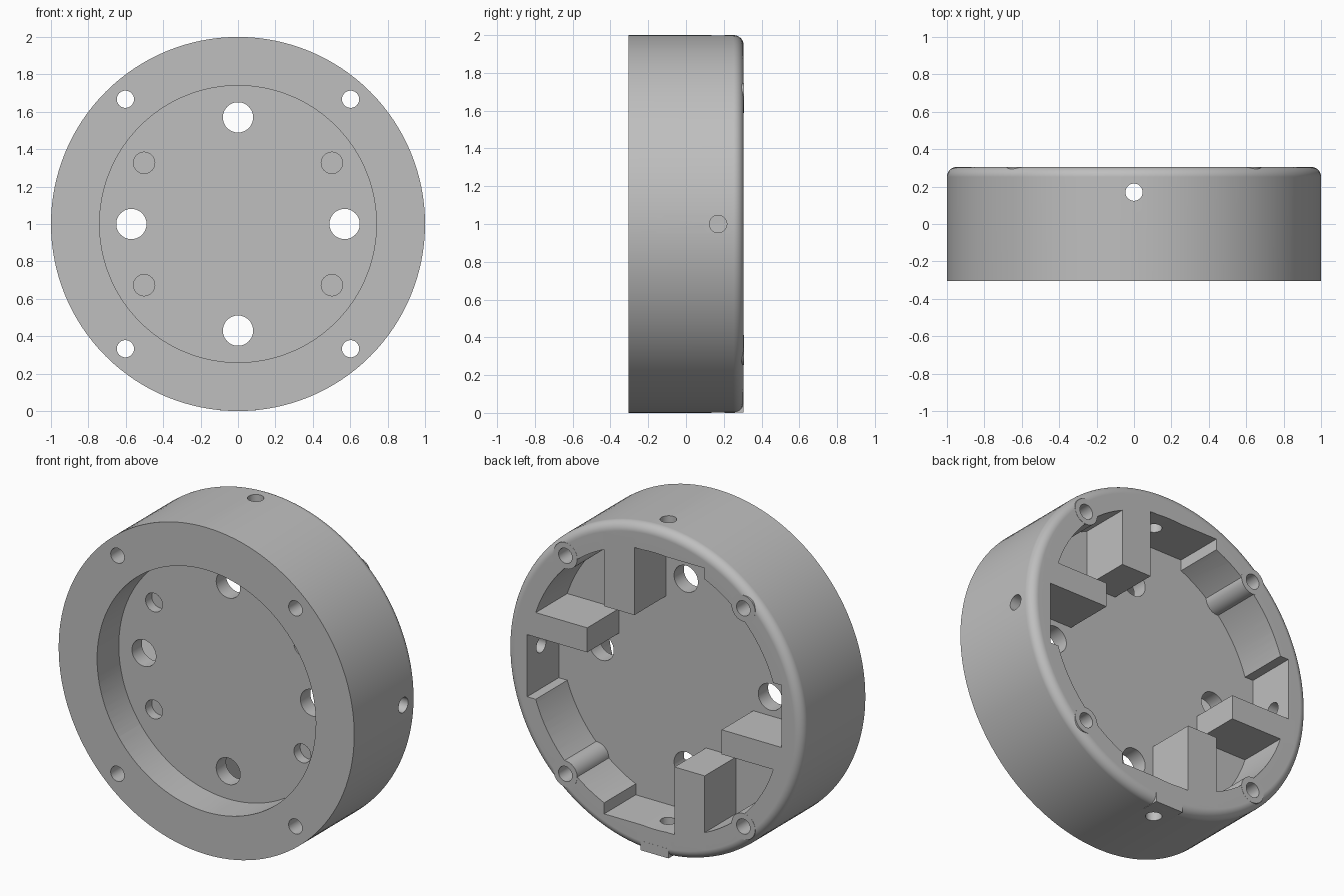
import bpy, bmesh, math
from mathutils import Matrix, Vector

cube = bpy.data.objects.get("Cube")
if cube:
    bpy.data.objects.remove(cube, do_unlink=True)

FRONT, BACK, FLOOR = -0.305, 0.305, 0.0
TURN = {"X": Matrix.Rotation(math.pi / 2, 4, "Y"),
        "Y": Matrix.Rotation(math.pi / 2, 4, "X"),
        "Z": Matrix.Identity(4)}

grey = bpy.data.materials.new("plain grey")
grey.use_nodes = True
colour = (0.52, 0.52, 0.52, 1)
grey.diffuse_color = colour
grey.node_tree.nodes["Principled BSDF"].inputs["Base Color"].default_value = colour


def finish(bm, name):
    bmesh.ops.recalc_face_normals(bm, faces=bm.faces)
    mesh = bpy.data.meshes.new(name)
    bm.to_mesh(mesh)
    bm.free()
    mesh.materials.append(grey)
    ob = bpy.data.objects.new(name, mesh)
    bpy.context.collection.objects.link(ob)
    return ob


def cylinder(name, radius, centre, length, axis="Y", sides=48):
    bm = bmesh.new()
    bmesh.ops.create_cone(bm, cap_ends=True, segments=sides, radius1=radius,
                          radius2=radius, depth=length,
                          matrix=Matrix.Translation(centre) @ TURN[axis])
    return finish(bm, name)


def rod(name, radius, x, z, y0, y1, sides=48):
    return cylinder(name, radius, (x, (y0 + y1) / 2, z), y1 - y0, "Y", sides)


def box(name, x, y, z):
    bm = bmesh.new()
    bmesh.ops.create_cube(bm, size=1)
    spans = (x, y, z)
    size = Vector([abs(b - a) for a, b in spans])
    mid = Vector([(a + b) / 2 for a, b in spans])
    for v in bm.verts:
        v.co = v.co * size + mid
    return finish(bm, name)


def combine(target, tool, operation):
    tool.hide_render = True
    mod = target.modifiers.new("cut", "BOOLEAN")
    mod.operation, mod.solver, mod.object = operation, "EXACT", tool
    bpy.context.view_layer.objects.active = target
    bpy.ops.object.modifier_apply(modifier=mod.name)
    bpy.data.objects.remove(tool, do_unlink=True)


def cut(tool):
    combine(housing, tool, "DIFFERENCE")


def add(tool):
    combine(housing, tool, "UNION")


# Outer drum: half profile with a rounded back edge, spun about y
round_r, steps = 0.053, 8
profile = [(0, FRONT), (1, FRONT)]
for i in range(steps + 1):
    a = math.pi / 2 * i / steps
    profile.append((1 - round_r + round_r * math.cos(a),
                    BACK - round_r + round_r * math.sin(a)))
profile.append((0, BACK))
bm = bmesh.new()
verts = [bm.verts.new((r, y, 1)) for r, y in profile]
edges = [bm.edges.new(pair) for pair in zip(verts, verts[1:])]
bmesh.ops.spin(bm, geom=verts + edges, cent=(0, 0, 1), axis=(0, 1, 0),
               angle=2 * math.pi, steps=128)
bmesh.ops.remove_doubles(bm, verts=bm.verts, dist=0.0001)
housing = finish(bm, "round_housing")

# Front recess and back cavity with four square-ended pockets
cut(rod("front_recess", 0.74, 0, 1, -0.5, -0.095, 128))
cut(rod("back_cavity", 0.846, 0, 1, FLOOR, 0.5, 128))
cut(box("tall_pocket", (-0.34, 0.34), (FLOOR, 0.5), (0.158, 1.842)))
cut(box("wide_pocket", (-0.861, 0.861), (FLOOR, 0.5), (0.735, 1.265)))

# Ribs, repeated by a half turn about the centre
for s in (1, -1):
    add(box("upright_rib", (s * 0.136, s * 0.34), (-0.05, BACK),
            (1 + s * 0.428, 1 + s * 0.88)))
    add(box("level_rib", (s * 0.455, s * 0.9), (-0.05, BACK),
            (1 + s * 0.115, 1 + s * 0.265)))

# Screw bosses with through holes, and blind holes in the recess floor
corners = [(sx, sz) for sx in (1, -1) for sz in (1, -1)]
for sx, sz in corners:
    add(rod("screw_boss", 0.08, sx * 0.602, 1 + sz * 0.667, -0.05, 0.306))
for sx, sz in corners:
    cut(rod("screw_hole", 0.046, sx * 0.602, 1 + sz * 0.667, -0.5, 0.5))
    cut(rod("blind_hole", 0.057, sx * 0.502, 1 + sz * 0.327, -0.3, -0.035))

# Bottom tab filling the rounded edge
add(box("bottom_tab", (-0.095, 0.095), (0.2, 0.3055), (0.002, 0.06)))

# Large holes through the plate
for s in (1, -1):
    cut(rod("plate_hole", 0.081, s * 0.57, 1, -0.2, 0.1))
    cut(rod("plate_hole", 0.081, 0, 1 + s * 0.57, -0.2, 0.1))

# Side holes through the wall
for axis in ("X", "Z"):
    cut(cylinder("wall_hole", 0.046, (0, 0.17, 1), 2.4, axis))

# Smooth shading with sharp edges kept
for ob in bpy.context.selected_objects:
    ob.select_set(False)
housing.select_set(True)
bpy.context.view_layer.objects.active = housing
bpy.ops.object.shade_smooth_by_angle(angle=math.radians(30))
weighted = housing.modifiers.new("even shading", "WEIGHTED_NORMAL")
weighted.keep_sharp = True
